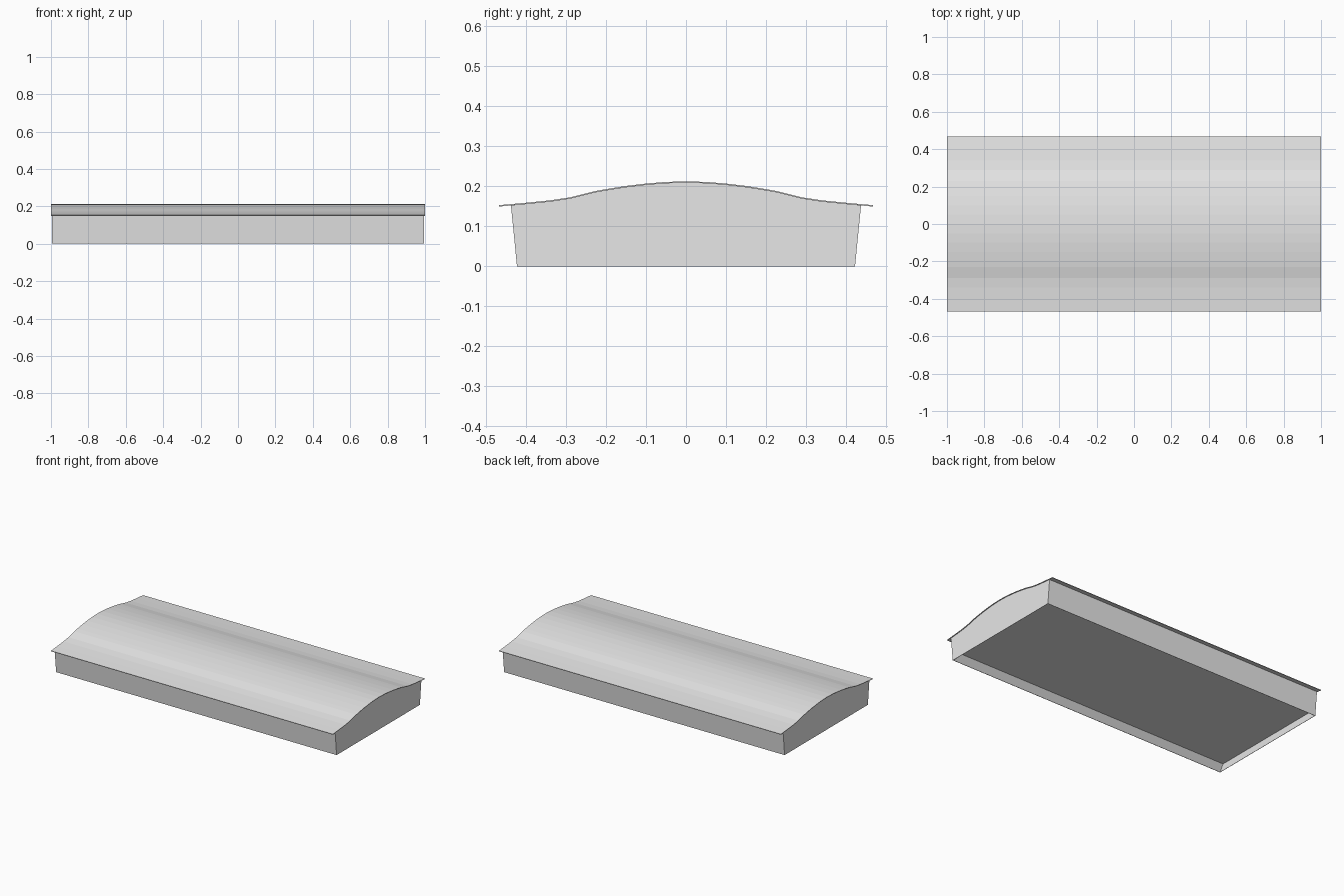
import bpy
import bmesh

if "Cube" in bpy.data.objects:
    bpy.data.objects.remove(bpy.data.objects["Cube"])

# One plain grey for everything
grey = bpy.data.materials.new("light grey")
grey.diffuse_color = (0.8, 0.8, 0.8, 1)
grey.use_nodes = True
grey.node_tree.nodes["Principled BSDF"].inputs["Base Color"].default_value = grey.diffuse_color

# Half of the curved roof line (y, z), from ridge to eave
HALF = [(0, .212), (.05, .2105), (.1, .2065), (.15, .2005), (.2, .1925), (.23, .187),
        (.29, .172), (.34, .1645), (.4, .1585), (.467, .1525)]
SHEET = .0035


def mirrored(half):
    """Full line from -y to +y."""
    return [(-y, z) for y, z in reversed(half[1:])] + half


def extrude_x(name, outline, half_length):
    """Solid with a y-z outline, centred along x."""
    bm = bmesh.new()
    face = bm.faces.new([bm.verts.new((-half_length, y, z)) for y, z in outline])
    out = bmesh.ops.extrude_face_region(bm, geom=[face])
    moved = [v for v in out["geom"] if isinstance(v, bmesh.types.BMVert)]
    bmesh.ops.translate(bm, verts=moved, vec=(2 * half_length, 0, 0))
    bmesh.ops.recalc_face_normals(bm, faces=bm.faces)
    return finish(name, bm)


def finish(name, bm):
    mesh = bpy.data.meshes.new(name)
    bm.to_mesh(mesh)
    bm.free()
    mesh.materials.append(grey)
    obj = bpy.data.objects.new(name, mesh)
    bpy.context.collection.objects.link(obj)
    return obj


# Thin curved roof sheet, overhanging the long sides
top = mirrored(HALF)
under = [(y, z - SHEET) for y, z in reversed(top)]
extrude_x("roof_sheet", top + under, 1.0)

# Body with flared long sides, closed under the roof sheet
crown = mirrored([(y, z - SHEET) for y, z in HALF[:-1]] + [(.437, .1515)])
body = extrude_x("body", [(.422, 0)] + crown[::-1] + [(-.422, 0)], .995)

# Recessed underside: thin rim, then sloping inner walls up to the panel
bm = bmesh.new()
bm.from_mesh(body.data)
bm.faces.ensure_lookup_table()
bottom = min(bm.faces, key=lambda f: f.calc_center_median().z)
bmesh.ops.inset_region(bm, faces=[bottom], thickness=.003)
out = bmesh.ops.extrude_face_region(bm, geom=[bottom])
panel = [v for v in out["geom"] if isinstance(v, bmesh.types.BMVert)]
if bottom.is_valid:
    bmesh.ops.delete(bm, geom=[bottom], context="FACES_ONLY")
for v in panel:
    v.co.x -= .003 if v.co.x > 0 else -.003
    v.co.y -= .03 if v.co.y > 0 else -.03
    v.co.z = .04
bmesh.ops.recalc_face_normals(bm, faces=bm.faces)
bm.to_mesh(body.data)
bm.free()
